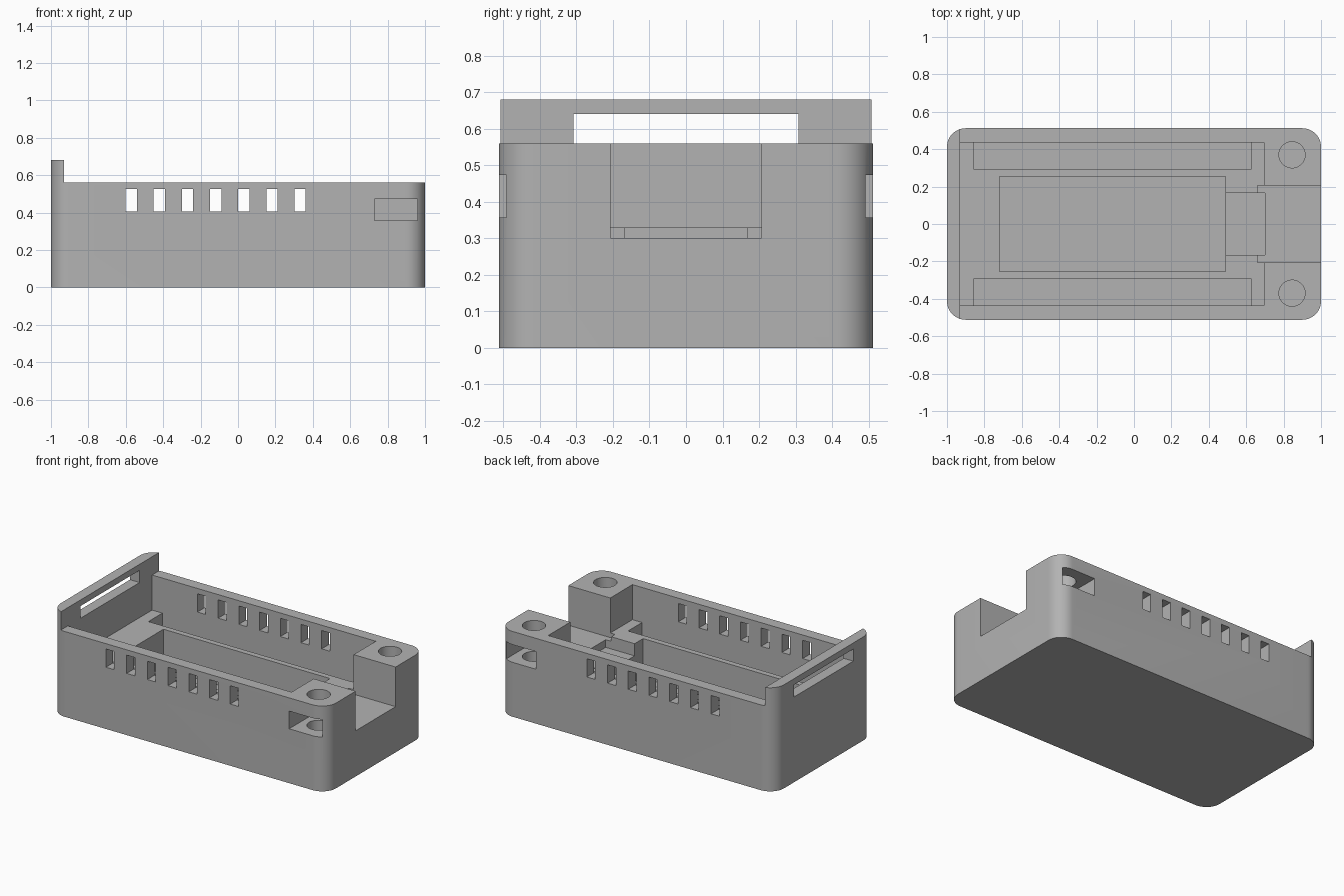
import bpy, bmesh, math

cube = bpy.data.objects.get("Cube")
if cube:
    bpy.data.objects.remove(cube, do_unlink=True)

grey = bpy.data.materials.new("plain grey")
grey.use_nodes = True
colour = (0.448, 0.448, 0.448, 1)
grey.diffuse_color = colour
grey.node_tree.nodes["Principled BSDF"].inputs["Base Color"].default_value = colour

HALF_Y = 0.512     # half width of the case
RIM = 0.56         # height of the side walls
LEDGE = 0.33       # height of the inner ledge
FLOOR = 0.07       # bottom of the deep pockets
ABOVE = 0.9        # above everything


def prism(name, outline, z0, z1):
    """Extrude a flat outline from z0 to z1."""
    bm = bmesh.new()
    face = bm.faces.new([bm.verts.new((x, y, z0)) for x, y in outline])
    up = bmesh.ops.extrude_face_region(bm, geom=[face])["geom"]
    top = [v for v in up if isinstance(v, bmesh.types.BMVert)]
    bmesh.ops.translate(bm, verts=top, vec=(0, 0, z1 - z0))
    bmesh.ops.recalc_face_normals(bm, faces=bm.faces)
    mesh = bpy.data.meshes.new(name)
    bm.to_mesh(mesh)
    bm.free()
    mesh.materials.append(grey)
    obj = bpy.data.objects.new(name, mesh)
    bpy.context.collection.objects.link(obj)
    return obj


def arc(cx, cy, r, start, sweep, steps):
    return [(cx + r * math.cos(start + sweep * i / steps),
             cy + r * math.sin(start + sweep * i / steps)) for i in range(steps + 1)]


def rounded(hx, hy, r):
    pts = []
    for i, (sx, sy) in enumerate([(1, 1), (-1, 1), (-1, -1), (1, -1)]):
        pts += arc(sx * (hx - r), sy * (hy - r), r, i * math.pi / 2, math.pi / 2, 12)
    return pts


def cut(cutter):
    """Subtract the cutter from the case, then drop it."""
    cutter.hide_render = True
    mod = case.modifiers.new("cut", "BOOLEAN")
    mod.operation = "DIFFERENCE"
    mod.solver = "EXACT"
    mod.object = cutter
    bpy.ops.object.modifier_apply(modifier=mod.name)
    bpy.data.objects.remove(cutter, do_unlink=True)


def cut_box(x0, x1, y0, y1, z0, z1):
    cut(prism("cutter", [(x0, y0), (x1, y0), (x1, y1), (x0, y1)], z0, z1))


# Solid case with rounded upright corners
case = prism("case", rounded(1, HALF_Y, 0.1), 0, 0.68)
bpy.context.view_layer.objects.active = case
case.select_set(True)

# Lower rim everywhere except the tall end wall
cut_box(-0.93, 1.1, -0.7, 0.7, RIM, ABOVE)
# Main cavity down to the ledge
cut_box(-0.93, 0.695, -0.437, 0.437, LEDGE, ABOVE)
# Open end notch
cut_box(0.66, 1.1, -0.207, 0.207, 0.30, ABOVE)
# Deep centre pocket and its wire channel
cut_box(-0.72, 0.49, -0.255, 0.255, FLOOR, ABOVE)
cut_box(0.48, 0.70, -0.167, 0.167, 0.25, ABOVE)
# Slot through the tall end wall
cut_box(-1.1, -0.9, -0.308, 0.308, RIM, 0.64)

for side in (1, -1):
    # Long side pocket
    y0, y1 = sorted((side * 0.292, side * 0.437))
    cut_box(-0.855, 0.625, y0, y1, FLOOR, ABOVE)
    # Screw hole in the corner post
    hole = arc(0.845, side * 0.37, 0.07, 0, 2 * math.pi, 40)[:-1]
    cut(prism("cutter", hole, 0.15, ABOVE))
    # Nut slot from the outside
    y0, y1 = sorted((side * 0.26, side * 0.7))
    cut_box(0.73, 0.96, y0, y1, 0.357, 0.473)

# Row of vents through both long walls
for i in range(7):
    x = -0.571 + 0.1505 * i
    cut_box(x - 0.03, x + 0.03, -0.7, 0.7, 0.405, 0.525)

bpy.ops.object.shade_smooth_by_angle(angle=math.radians(30))
